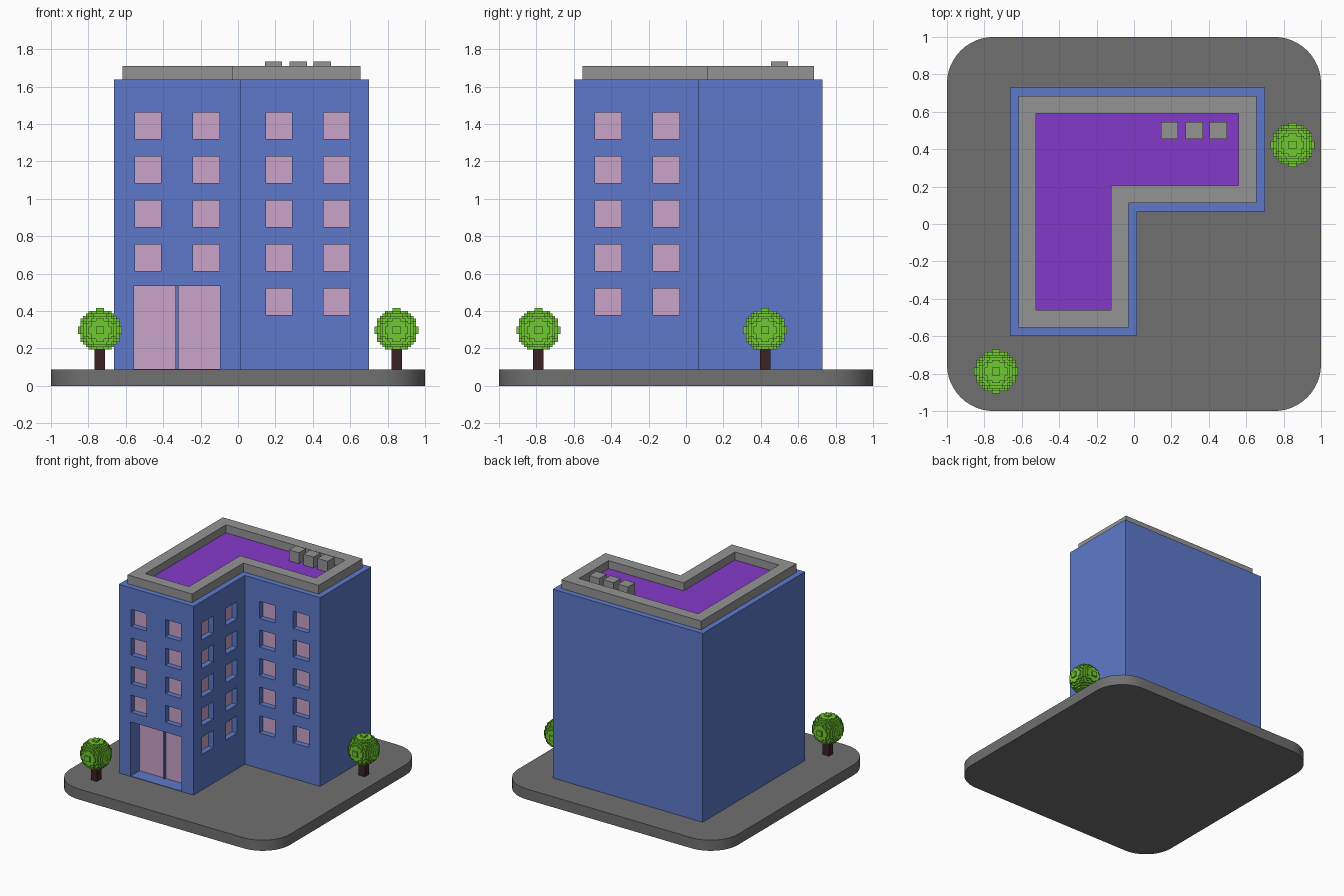
import bpy, bmesh, math

if "Cube" in bpy.data.objects:
    bpy.data.objects.remove(bpy.data.objects["Cube"])


def material(name, r, g, b):
    lin = [(c / 255 / 12.92) if c < 11 else ((c / 255 + 0.055) / 1.055) ** 2.4 for c in (r, g, b)]
    m = bpy.data.materials.new(name)
    m.diffuse_color = (*lin, 1)
    m.use_nodes = True
    m.node_tree.nodes["Principled BSDF"].inputs["Base Color"].default_value = m.diffuse_color
    return m


PAVING = material("dark grey paving", 112, 112, 112)
CONCRETE = material("light grey concrete", 148, 148, 148)
BLUE = material("blue wall", 93, 121, 202)
PURPLE = material("purple roof", 132, 58, 202)
PINK = material("pink glass", 202, 163, 202)
GREEN = material("green leaves", 113, 202, 50)
BARK = material("dark brown bark", 60, 34, 36)


def finish(bm, name, mat):
    bmesh.ops.recalc_face_normals(bm, faces=bm.faces[:])
    me = bpy.data.meshes.new(name)
    bm.to_mesh(me)
    bm.free()
    me.materials.append(mat)
    ob = bpy.data.objects.new(name, me)
    bpy.context.collection.objects.link(ob)
    return ob


def boxes(name, mat, spans):
    """One object of boxes, each (x0, x1, y0, y1, z0, z1)."""
    bm = bmesh.new()
    for x0, x1, y0, y1, z0, z1 in spans:
        for v in bmesh.ops.create_cube(bm, size=1)["verts"]:
            v.co = (x1 if v.co.x > 0 else x0, y1 if v.co.y > 0 else y0, z1 if v.co.z > 0 else z0)
    return finish(bm, name, mat)


def prism(name, mat, outer, z0, z1, inner=None):
    """Vertical extrusion of an outline, optionally hollow with a matching inner outline."""
    bm = bmesh.new()
    n = len(outer)
    ring = lambda pts, z: [bm.verts.new((x, y, z)) for x, y in pts]
    loops = [ring(outer, z0), ring(outer, z1)]
    if inner:
        loops += [ring(inner, z1), ring(inner, z0)]
        pairs = [(loops[i], loops[(i + 1) % 4]) for i in range(4)]
    else:
        pairs = [loops]
        for lp in loops:
            bm.faces.new(lp)
    for a, b in pairs:
        for i in range(n):
            j = (i + 1) % n
            bm.faces.new((a[i], a[j], b[j], b[i]))
    return finish(bm, name, mat)


def ell(d):
    """L-shaped building outline moved inwards by d."""
    x0, x1, x2, y0, y1, y2 = -0.663 + d, 0.016 - d, 0.70 - d, -0.599 + d, 0.066 + d, 0.73 - d
    return [(x0, y0), (x1, y0), (x1, y1), (x2, y1), (x2, y2), (x0, y2)]


# Rounded paving slab
R, TOP, ROOF = 0.25, 0.087, 1.638
slab = []
for k, (sx, sy) in enumerate([(1, 1), (-1, 1), (-1, -1), (1, -1)]):
    for i in range(13):
        a = math.pi / 2 * (k + i / 12)
        slab.append((sx * (1 - R) + R * math.cos(a), sy * (1 - R) + R * math.sin(a)))
base = prism("paving_slab", PAVING, slab, 0, TOP)
bpy.context.view_layer.objects.active = base
base.select_set(True)
bpy.ops.object.shade_smooth_by_angle(angle=math.radians(30))
base.select_set(False)

# Window recesses and glass panes
DEPTH, PANE = 0.05, 0.005
cuts, panes = [], []
for row in range(5):
    z0 = 0.38 + 0.235 * row
    z1 = z0 + 0.141
    for x, y in [(-0.552, -0.599), (-0.241, -0.599), (0.149, 0.066), (0.456, 0.066)]:
        if row == 0 and x < 0:
            continue  # the entrance is here
        cuts.append((x, x + 0.141, y - 0.03, y + DEPTH, z0, z1))
        panes.append((x, x + 0.141, y + DEPTH - PANE, y + DEPTH + PANE, z0, z1))
    for y in (-0.487, -0.177):
        cuts.append((0.016 - DEPTH, 0.046, y, y + 0.143, z0, z1))
        panes.append((0.016 - DEPTH - PANE, 0.016 - DEPTH + PANE, y, y + 0.143, z0, z1))

# Building with recesses cut in
DOOR_Y = -0.599 + 0.12
cuts.append((-0.556, -0.096, -0.65, DOOR_Y, TOP + 0.004, 0.535))
building = prism("building_walls", BLUE, ell(0), TOP, ROOF)
cutter = boxes("recess_cutter", BLUE, cuts)
cutter.hide_render = True
mod = building.modifiers.new("recesses", "BOOLEAN")
mod.operation, mod.solver, mod.object = "DIFFERENCE", "EXACT", cutter
bpy.context.view_layer.objects.active = building
bpy.ops.object.modifier_apply(modifier=mod.name)
bpy.data.objects.remove(cutter)
boxes("window_panes", PINK, panes)

# Entrance doors and the post between them
boxes("entrance_doors", PINK, [(a, b, DOOR_Y - PANE, DOOR_Y + PANE, TOP + 0.004, 0.535)
                               for a, b in ((-0.556, -0.334), (-0.317, -0.096))])
boxes("door_post", BLUE, [(-0.334, -0.317, DOOR_Y - 0.02, DOOR_Y + PANE, TOP + 0.004, 0.535)])

# Roof parapet, roof surface and vent boxes
prism("roof_parapet", CONCRETE, ell(0.046), ROOF, 1.71, ell(0.14))
prism("roof_surface", PURPLE, ell(0.138), ROOF, ROOF + 0.006)
boxes("roof_vents", CONCRETE, [(x, x + 0.092, 0.455, 0.546, ROOF, 1.734) for x in (0.144, 0.276, 0.405)])


# Trees: square trunk with a stepped ball of small cubes
def tree(name, cx, cy):
    boxes(name + "_trunk", BARK, [(cx - 0.028, cx + 0.028, cy - 0.028, cy + 0.028, TOP, 0.21)])
    s, cz, n = 0.0138, 0.298, range(-8, 9)
    cells = {(i, j, k) for i in n for j in n for k in n if i * i + j * j + k * k <= 67 and k > -8}
    bm = bmesh.new()
    for c in cells:
        for axis in range(3):
            for d in (-1, 1):
                near = list(c)
                near[axis] += d
                if tuple(near) in cells:
                    continue
                quad = []
                for u, w in ((-1, -1), (1, -1), (1, 1), (-1, 1)):
                    p = [0, 0, 0]
                    p[axis], p[(axis + 1) % 3], p[(axis + 2) % 3] = d, u * d, w
                    quad.append(bm.verts.new([o + s * (q + e / 2) for o, q, e in zip((cx, cy, cz), c, p)]))
                bm.faces.new(quad)
    bmesh.ops.remove_doubles(bm, verts=bm.verts[:], dist=0.001)
    finish(bm, name + "_leaves", GREEN)


tree("front_left_tree", -0.738, -0.789)
tree("right_tree", 0.848, 0.423)
